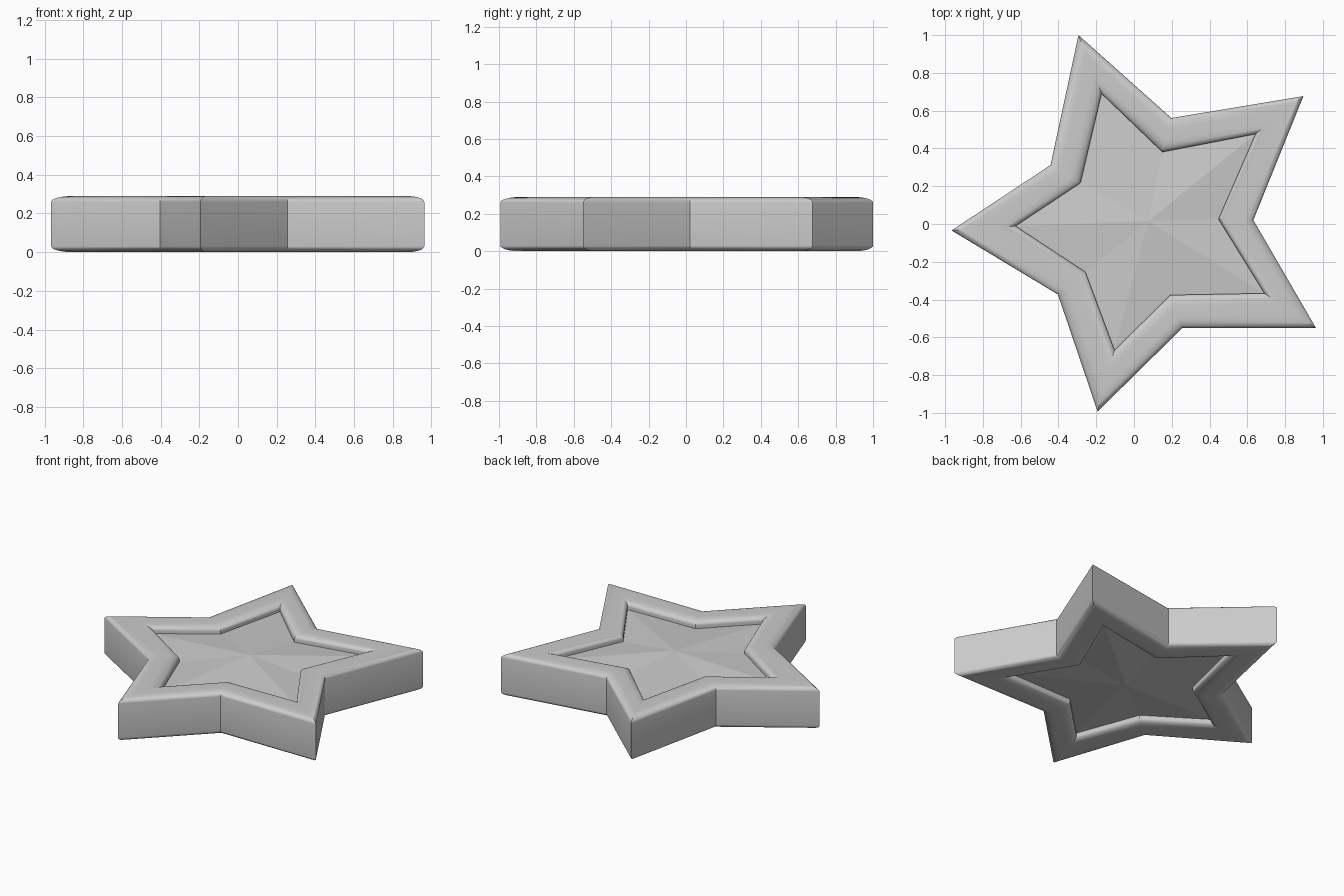
import bpy, bmesh, math
from mathutils import Vector

if "Cube" in bpy.data.objects:
    bpy.data.objects.remove(bpy.data.objects["Cube"])

# Star outlines (tip, notch, tip, ...) seen from above
OUTER = [(-.294, 1.0), (.198, .561), (.897, .677), (.632, .021), (.963, -.55),
         (.257, -.55), (-.193, -.993), (-.403, -.373), (-.966, -.034), (-.442, .312)]
INNER = [(-.172, .69), (.15, .381), (.643, .476), (.447, .026), (.69, -.367),
         (.193, -.376), (-.103, -.667), (-.257, -.254), (-.627, -.011), (-.283, .217)]
MID, HALF = .145, .145           # middle height and half thickness
ROUND_W, ROUND_H = .33, .03      # rounded shoulder: share of rim width, height
EDGE, PEAK = .095, .13           # panel height above the middle: edge, centre


def finish(name, bm, smooth):
    bmesh.ops.recalc_face_normals(bm, faces=bm.faces)
    me = bpy.data.meshes.new(name)
    bm.to_mesh(me)
    bm.free()
    ob = bpy.data.objects.new(name, me)
    bpy.context.collection.objects.link(ob)
    bpy.ops.object.select_all(action='DESELECT')
    ob.select_set(True)
    bpy.context.view_layer.objects.active = ob
    if smooth:
        bpy.ops.object.shade_smooth_by_angle(angle=math.radians(30))
    return ob


# Rim cross-section: (share from outer to inner outline, height above middle)
N = 8
arc = [(math.cos(i / N * math.pi / 2), math.sin(i / N * math.pi / 2)) for i in range(N + 1)]
top = [(ROUND_W * (1 - c), HALF - ROUND_H * (1 - s)) for c, s in arc]
top += [(1 - t, h) for t, h in reversed(top)]
top.append((1, EDGE))
profile = [(t, -h) for t, h in reversed(top)] + top

# Rim: the cross-section carried round the star
bm = bmesh.new()
loops = []
for t, h in profile:
    loops.append([bm.verts.new(Vector((*o, MID + h)).lerp(Vector((*i, MID + h)), t))
                  for o, i in zip(OUTER, INNER)])
for a, b in zip(loops, loops[1:] + loops[:1]):
    for k in range(10):
        n = (k + 1) % 10
        bm.faces.new((a[k], a[n], b[n], b[k]))
finish("star_rim", bm, True)

# Faceted panels: shallow pyramids on both sides
for name, side in (("top_panel", 1), ("bottom_panel", -1)):
    bm = bmesh.new()
    ring = [bm.verts.new((x, y, MID + side * EDGE)) for x, y in INNER]
    peak = bm.verts.new((.075, .015, MID + side * PEAK))
    for k in range(10):
        bm.faces.new((ring[k], ring[(k + 1) % 10], peak))
    bmesh.ops.recalc_face_normals(bm, faces=bm.faces)
    ob = finish(name, bm, False)
    # open fan: make the faces point outwards
    if ob.data.polygons[0].normal.z * side < 0:
        ob.data.flip_normals()
